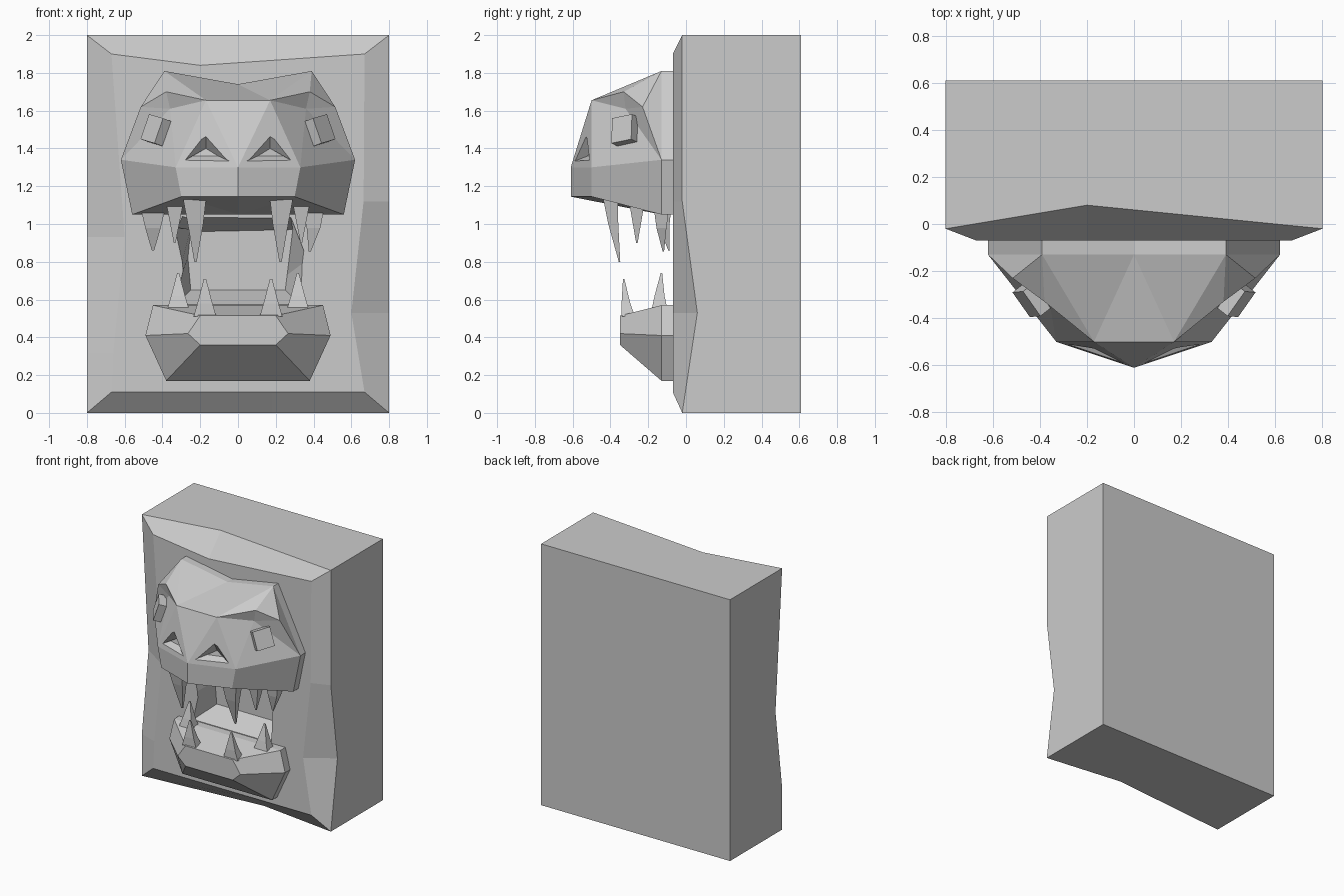
import bpy, bmesh
from math import radians
from mathutils import Euler, Vector, Matrix

if "Cube" in bpy.data.objects:
    bpy.data.objects.remove(bpy.data.objects["Cube"])


def make(name, verts, faces, mirror=False):
    """Mesh from points and faces, optionally mirrored across x = 0."""
    bm = bmesh.new()
    for s in ((1, -1) if mirror else (1,)):
        vs = [bm.verts.new((s * x, y, z)) for x, y, z in verts]
        for f in faces:
            bm.faces.new([vs[i] for i in f])
    bmesh.ops.remove_doubles(bm, verts=bm.verts, dist=0.0005)
    bmesh.ops.recalc_face_normals(bm, faces=bm.faces)
    me = bpy.data.meshes.new(name)
    bm.to_mesh(me)
    bm.free()
    ob = bpy.data.objects.new(name, me)
    bpy.context.collection.objects.link(ob)
    return ob


def loft(name, loops, mirror=False):
    """Closed solid through loops with equal point counts."""
    n = len(loops[0])
    verts = [p for loop in loops for p in loop]
    faces = [list(range(n)), list(range(len(verts) - n, len(verts)))]
    for k in range(len(loops) - 1):
        for i in range(n):
            j = (i + 1) % n
            faces.append([k * n + i, k * n + j, (k + 1) * n + j, (k + 1) * n + i])
    return make(name, verts, faces, mirror)


def carve(target, outer, inner, mirror=False):
    """Cut a tapered recess; the outer loop is pushed out past the surface."""
    outer = [Vector(o) + (Vector(o) - Vector(i)) * 0.4 for o, i in zip(outer, inner)]
    cutter = loft("recess_cutter", [outer, inner], mirror)
    cutter.hide_render = True
    mod = target.modifiers.new("recess", 'BOOLEAN')
    mod.operation, mod.solver, mod.object = 'DIFFERENCE', 'EXACT', cutter
    bpy.context.view_layer.objects.active = target
    bpy.ops.object.modifier_apply(modifier=mod.name)
    bpy.data.objects.remove(cutter)


def tooth(name, base, half, mid, tip):
    """Four-sided fang: base centre, (x, y) half sizes, bend point, tip."""
    def ring(c, s):
        return [(c[0] + s * half[0] * a, c[1] + s * half[1] * b, c[2])
                for a, b in ((-1, -1), (1, -1), (1, 1), (-1, 1))]
    return loft(name, [ring(base, 1), ring(mid, 0.66), ring(tip, 0.1)])


# Stone block with a chipped, bevelled front edge
rim = [(-.8, -.02, 2), (-.2, .08, 2), (.8, -.02, 2), (.8, -.02, 1.12), (.8, .06, .53),
       (.8, -.02, 0), (.18, .06, 0), (-.8, -.02, 0), (-.8, -.02, .32), (-.8, .06, .93)]
panel = [(-.67, 1.9), (-.2, 1.84), (.67, 1.9), (.665, 1.12), (.6, .53),
         (.67, .11), (.18, .11), (-.67, .11), (-.66, .32), (-.6, .93)]
block = loft("stone_block", [[(x, -.07, z) for x, z in panel], rim,
                             [(x, .61, z) for x, y, z in rim]])

# Mouth cavity
mouth = [(-.32, .98), (-.295, .8), (-.33, .575), (.33, .575), (.34, .79), (.28, 1.035), (-.28, 1.035)]
throat = [(-.25, .98), (-.265, .82), (-.25, .65), (.25, .65), (.26, .73), (.29, .97), (-.2, .96)]
carve(block, [(x, -.07, z) for x, z in mouth], [(x, .10, z) for x, z in throat])

# Upper head: half of it, then mirrored
head_points = {
    'A': (0, -.13, 1.74), 'B': (.39, -.13, 1.81), 'C': (.17, -.5, 1.655),
    'D': (.38, -.33, 1.70), 'E': (.515, -.23, 1.62), 'F': (.36, -.32, 1.61),
    'G': (.62, -.13, 1.34), 'H': (.33, -.5, 1.30), 'I': (0, -.61, 1.30),
    'J': (0, -.61, 1.145), 'K': (.30, -.5, 1.145), 'L': (.56, -.13, 1.05),
    'N': (0, -.13, 1.05), 'O': (0, -.5, 1.655),
    'a': (0, -.06, 1.74), 'b': (.39, -.06, 1.81), 'g': (.62, -.06, 1.34),
    'l': (.56, -.06, 1.05), 'n': (0, -.06, 1.05)}
head_faces = ("ABC AOC BDC BED BGE CDF DEF CFH FGH EGF COI CHI HKJI HGLK "
              "JKN KLN ABba BGgb GLlg LNnl abgln").split()
keys = list(head_points)
head = make("upper_head", list(head_points.values()),
            [[keys.index(c) for c in f] for f in head_faces], mirror=True)

# Nostrils
carve(head, [(.05, -.585, 1.335), (.17, -.53, 1.465), (.285, -.515, 1.335)],
      [(.105, -.52, 1.36), (.17, -.495, 1.40), (.24, -.48, 1.36)], mirror=True)

# Eyes: raised tilted blocks on the cheek planes
turn = (Matrix.Rotation(radians(52), 3, 'Z') @ Matrix.Rotation(radians(-16), 3, 'X')
        @ Matrix.Rotation(radians(-10), 3, 'Y'))
eye_loops = [[Vector((.43, -.32, 1.495)) + turn @ Vector((x, y, z))
              for x, z in ((-.065, -.07), (.065, -.07), (.065, .07), (-.065, .07))]
             for y in (-.035, .045)]
loft("eyes", eye_loops, mirror=True)

# Lower jaw
jaw_front = [(0, -.35, .515), (.2, -.35, .515), (.265, -.35, .42), (.2, -.35, .36), (0, -.35, .36)]
jaw_side = [(0, .57), (.45, .57), (.49, .41), (.38, .17), (0, .17)]
loops = [jaw_front] + [[(x, y, z) for x, z in jaw_side] for y in (-.13, -.06)]
n = 5
pts = [p for l in loops for p in l]
quads = [[k * n + i, k * n + i + 1, (k + 1) * n + i + 1, (k + 1) * n + i]
         for k in range(2) for i in range(n - 1)]
make("lower_jaw", pts, [list(range(5)), list(range(10, 15))] + quads, mirror=True)

# Upper fangs: large front pair, small middle pair, rear pair
for side, s in (("left", -1), ("right", 1)):
    tooth("front_fang_" + side, (s * .23, -.40, 1.14), (.062, .04),
          (s * .225, -.385, 1.0), (s * .225, -.352, .80))
    tooth("middle_fang_" + side, (s * .335, -.26, 1.11), (.045, .04),
          (s * .335, -.26, 1.03), (s * .335, -.26, .90))
tooth("rear_fang_left", (-.45, -.12, 1.07), (.062, .04), (-.45, -.115, .98), (-.45, -.09, .86))
tooth("rear_fang_right", (.40, -.13, 1.08), (.055, .04), (.40, -.13, .98), (.38, -.12, .855))

# Lower fangs
for side, s in (("left", -1), ("right", 1)):
    tooth("lower_front_fang_" + side, (s * .175, -.305, .51), (.06, .035),
          (s * .175, -.318, .58), (s * .175, -.33, .71))
    tooth("lower_rear_fang_" + side, (s * .317, -.14, .555), (.056, .04),
          (s * .317, -.14, .62), (s * .317, -.13, .74))
